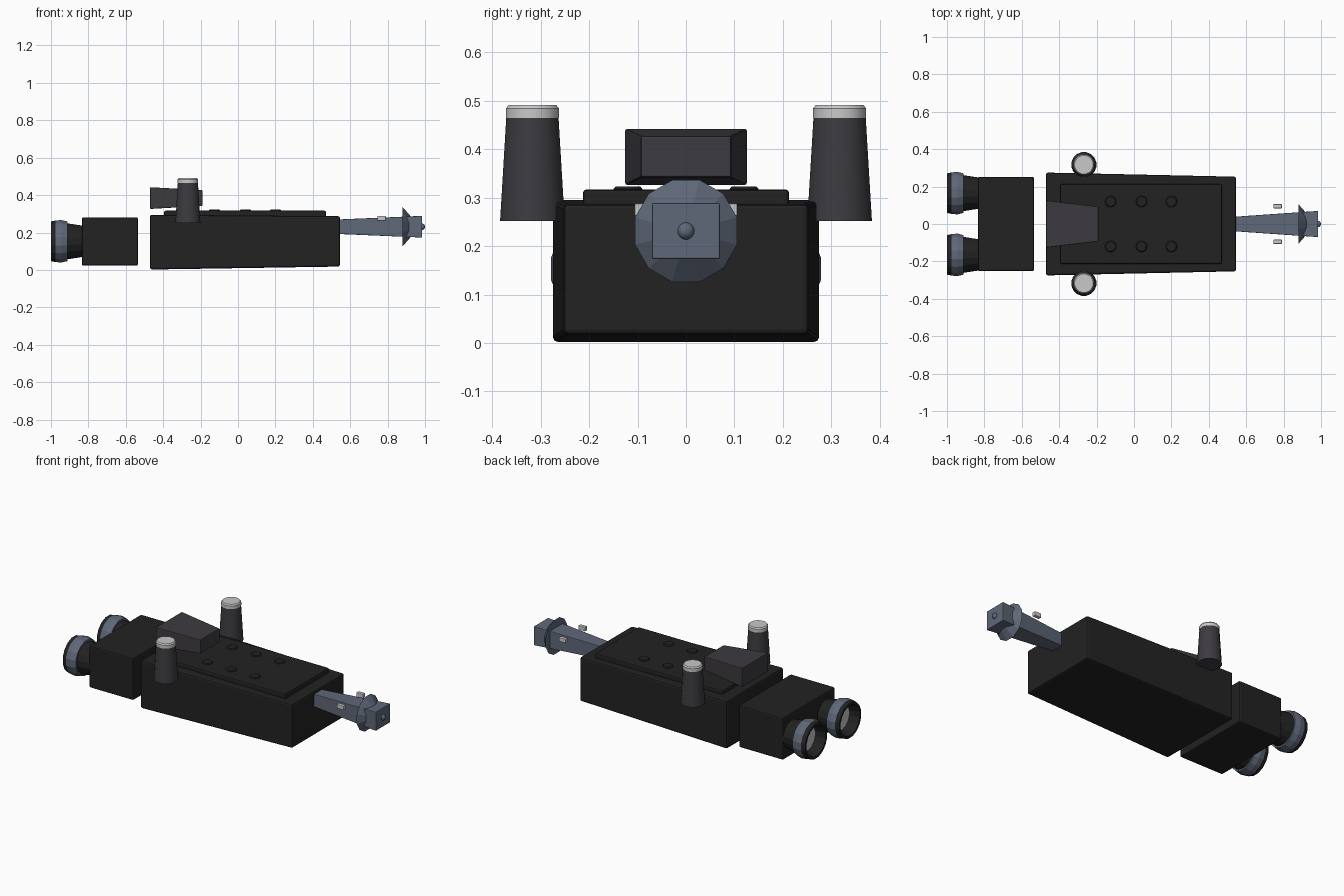
import bpy, bmesh, math
from mathutils import Vector

if "Cube" in bpy.data.objects:
    bpy.data.objects.remove(bpy.data.objects["Cube"])


def mat(name, c):
    m = bpy.data.materials.new(name)
    m.diffuse_color = (*c, 1)
    m.use_nodes = True
    m.node_tree.nodes["Principled BSDF"].inputs["Base Color"].default_value = m.diffuse_color
    return m


BLACK = mat("hull black", (0.016, 0.016, 0.016))
GREY = mat("dark grey", (0.046, 0.043, 0.050))
BLUE = mat("steel blue", (0.115, 0.138, 0.190))
LIGHT = mat("light grey", (0.58, 0.58, 0.58))


def finish(name, bm, mats, bevel=0, smooth=False):
    bmesh.ops.recalc_face_normals(bm, faces=bm.faces)
    me = bpy.data.meshes.new(name)
    bm.to_mesh(me)
    bm.free()
    ob = bpy.data.objects.new(name, me)
    bpy.context.collection.objects.link(ob)
    for m in mats:
        me.materials.append(m)
    if bevel:
        b = ob.modifiers.new("bevel", 'BEVEL')
        b.width, b.segments, b.limit_method = bevel, 2, 'ANGLE'
    if smooth:
        bpy.context.view_layer.objects.active = ob
        ob.select_set(True)
        bpy.ops.object.shade_smooth_by_angle(angle=math.radians(35))
        ob.select_set(False)
    return ob


def taper_box(name, m, x0, x1, y0, y1, z0, z1, bevel=0.0, cy=0):
    """Box along x; y0/y1 half widths and z0/z1 (low, high) at each end."""
    bm = bmesh.new()
    ends = []
    for x, y, z in ((x0, y0, z0), (x1, y1, z1)):
        ends.append([bm.verts.new((x, cy + a * y, z[b])) for a, b in
                     ((-1, 0), (1, 0), (1, 1), (-1, 1))])
    a, b = ends
    bm.faces.new(a)
    bm.faces.new(b)
    for i in range(4):
        j = (i + 1) % 4
        bm.faces.new((a[i], a[j], b[j], b[i]))
    return finish(name, bm, [m], bevel)


def lathe(name, mats, prof, at, axis, n=16, ids=None, smooth=False):
    """Revolve (distance, radius) points about the x or z axis, capped."""
    bm = bmesh.new()
    rings = []
    for d, r in prof:
        ring = []
        for i in range(n):
            t = 2 * math.pi * (i + 0.5) / n
            c, s = r * math.cos(t), r * math.sin(t)
            p = (d, c, s) if axis == 'x' else (c, s, d)
            ring.append(bm.verts.new(Vector(p) + Vector(at)))
        rings.append(ring)
    ids = ids or [0] * (len(prof) + 1)
    bm.faces.new(rings[0]).material_index = ids[0]
    for k in range(len(rings) - 1):
        for i in range(n):
            j = (i + 1) % n
            f = bm.faces.new((rings[k][i], rings[k][j], rings[k + 1][j], rings[k + 1][i]))
            f.material_index = ids[k + 1]
    bm.faces.new(rings[-1]).material_index = ids[-1]
    return finish(name, bm, mats, 0, smooth)


# Hull, raised deck plate, engine block
taper_box("main_hull", BLACK, -0.47, 0.545, 0.275, 0.253, (0.002, 0.295), (0.018, 0.287), 0.01)
taper_box("deck_plate", BLACK, -0.395, 0.47, 0.213, 0.213, (0.27, 0.317), (0.27, 0.317), 0.008)
taper_box("engine_block", BLACK, -0.835, -0.535, 0.252, 0.252, (0.023, 0.281), (0.023, 0.281), 0.008)

# Bridge floating just above the deck
taper_box("bridge", GREY, -0.47, -0.19, 0.126, 0.093, (0.326, 0.442), (0.342, 0.427), 0.004)

for s, side in ((-1, "right"), (1, "left")):
    # Deck studs
    for i, x in enumerate((-0.125, 0.04, 0.2)):
        lathe(f"stud_{side}_{i}", [BLACK],
              [(0.31, 0.031), (0.318, 0.031), (0.323, 0.026)], (x, s * 0.12, 0), 'z', 12)
    # Side towers and their pale caps
    lathe(f"tower_{side}", [GREY], [(0.252, 0.068), (0.465, 0.055)],
          (-0.268, s * 0.317, 0), 'z', 16, smooth=True)
    lathe(f"tower_cap_{side}", [LIGHT],
          [(0.464, 0.056), (0.484, 0.056), (0.491, 0.05)], (-0.268, s * 0.317, 0), 'z', 16, smooth=True)
    # Engine nozzles: black bell, blue band, black lip, pale recessed disc
    lathe(f"nozzle_{side}", [BLACK, BLUE, LIGHT],
          [(-0.83, 0.085), (-0.912, 0.098), (-0.912, 0.108), (-0.945, 0.116), (-0.975, 0.113),
           (-1.0, 0.108), (-1.0, 0.094), (-0.94, 0.078)],
          (0, s * 0.165, 0.153), 'x', 16, [0, 0, 1, 1, 1, 0, 0, 0, 2])
    # Small boom lights
    taper_box(f"boom_light_{side}", LIGHT, 0.745, 0.79, 0.011, 0.011,
              (0.262, 0.288), (0.262, 0.288), 0.003, s * 0.095)

# Front boom, dish and tip
taper_box("boom", BLUE, 0.54, 0.985, 0.039, 0.07, (0.192, 0.27), (0.173, 0.289), 0.003)
lathe("dish", [BLUE], [(0.88, 0.109), (0.955, 0.02)], (0, 0, 0.231), 'x', 12)
bm = bmesh.new()
bmesh.ops.create_uvsphere(bm, u_segments=12, v_segments=8, radius=0.018)
bmesh.ops.translate(bm, verts=bm.verts, vec=(0.982, 0, 0.231))
finish("boom_tip", bm, [BLUE], smooth=True)
